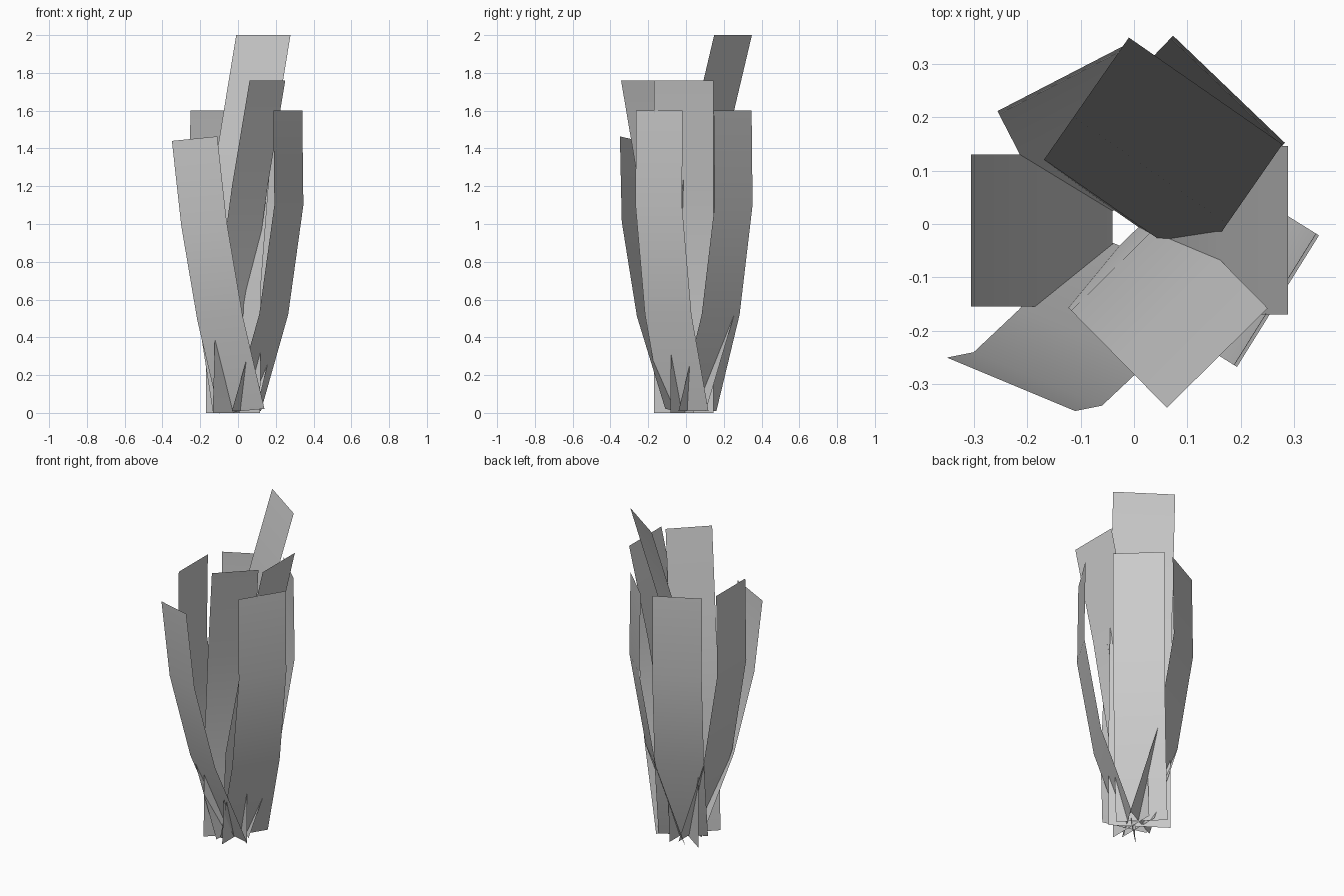
import bpy
from mathutils import Vector

if "Cube" in bpy.data.objects:
    bpy.data.objects.remove(bpy.data.objects["Cube"])


def strip(name, centres, half):
    """Leaf strip: a row of quads along the centre points, spread by half-width vector."""
    verts = []
    for c in centres:
        verts += [Vector(c) - half, Vector(c) + half]
    faces = [(2 * i, 2 * i + 1, 2 * i + 3, 2 * i + 2) for i in range(len(centres) - 1)]
    me = bpy.data.meshes.new(name)
    me.from_pydata(verts, [], faces)
    me.polygons.foreach_set("use_smooth", [True] * len(faces))
    ob = bpy.data.objects.new(name, me)
    bpy.context.collection.objects.link(ob)
    return ob


def leaf(name, normal, shift, width, profile):
    """Leaf leaning along a horizontal direction; profile is (reach, height)."""
    n = Vector((*normal, 0)).normalized()
    t = Vector((n.y, -n.x, 0))
    strip(name, [n * r + t * shift + Vector((0, 0, z)) for r, z in profile], t * width / 2)


# Upright leaves that bulge and close, and leaves that flare outwards
upright = [(0.04, 0.01), (0.21, 0.52), (0.305, 1.1), (0.298, 1.6)]
flared = [(0.01, 0.0), (0.033, 0.57), (0.155, 1.2), (0.288, 1.76)]
tall = [(0.0, 0.0), (0.003, 0.65), (0.1, 1.37), (0.281, 2.0)]

leaf("tall_leaf", (0.57, 0.82), -0.032, 0.35, tall)
leaf("front_flared_leaf", (0.70, -0.71), 0.065, 0.265, flared)
leaf("right_flared_leaf", (1, 0), 0.012, 0.315, flared)
leaf("right_upright_leaf", (0.85, -0.53), -0.02, 0.29, upright)
leaf("back_right_upright_leaf", (0.69, 0.72), -0.046, 0.29, upright)
leaf("left_upright_leaf", (-1, 0), -0.012, 0.285, upright)
leaf("back_left_upright_leaf", (-0.46, 0.89), 0.01, 0.28, upright)

# Short twisted leaf at the front left
strip("twisted_leaf",
      [(0.02, -0.06, 0.01), (-0.095, -0.21, 0.5), (-0.18, -0.29, 1.0), (-0.23, -0.30, 1.452)],
      Vector((0.12, -0.05, 0.012)))
